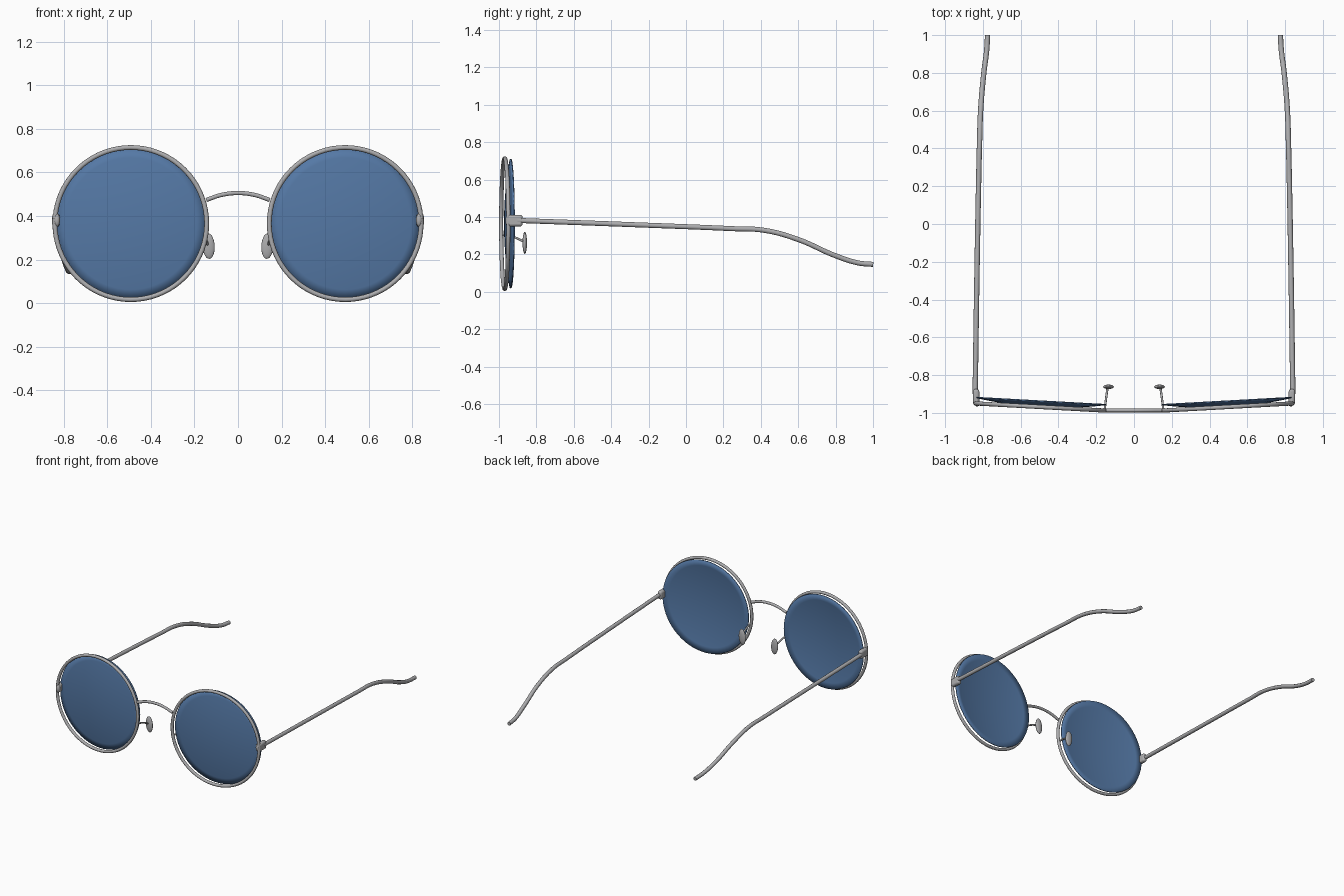
import bpy, math
from mathutils import Vector

cube = bpy.data.objects.get("Cube")
if cube:
    bpy.data.objects.remove(cube, do_unlink=True)


def material(name, rgb):
    m = bpy.data.materials.new(name)
    m.use_nodes = True
    m.diffuse_color = (*rgb, 1)
    m.node_tree.nodes["Principled BSDF"].inputs["Base Color"].default_value = (*rgb, 1)
    return m


metal = material("grey metal", (0.42, 0.42, 0.43))
tint = material("blue tinted glass", (0.09, 0.19, 0.38))


def finish(obj, name, mat):
    obj.name = name
    obj.data.materials.append(mat)
    bpy.ops.object.select_all(action="DESELECT")
    obj.select_set(True)
    bpy.context.view_layer.objects.active = obj
    bpy.ops.object.transform_apply(location=False)
    bpy.ops.object.shade_smooth_by_angle(angle=math.radians(40))
    return obj


def wire(name, points, radius):
    """Round wire swept smoothly through a few points."""
    curve = bpy.data.curves.new(name, "CURVE")
    curve.dimensions = "3D"
    curve.bevel_depth = radius
    curve.bevel_resolution = 3
    curve.use_fill_caps = True
    curve.resolution_u = 10
    spline = curve.splines.new("BEZIER")
    spline.bezier_points.add(len(points) - 1)
    for bp, p in zip(spline.bezier_points, points):
        bp.co = p
        bp.handle_left_type = bp.handle_right_type = "AUTO"
    obj = bpy.data.objects.new(name, curve)
    bpy.context.collection.objects.link(obj)
    bpy.ops.object.select_all(action="DESELECT")
    obj.select_set(True)
    bpy.context.view_layer.objects.active = obj
    bpy.ops.object.convert(target="MESH")
    return finish(bpy.context.object, name, metal)


def lens(name, centre, radius, sag, turn):
    """Shallow dome, bulging toward the front."""
    sphere_r = (radius ** 2 + sag ** 2) / (2 * sag)
    rings, sides = 8, 64
    verts, faces = [(0, -sag, 0)], []
    for i in range(1, rings + 1):
        r = radius * i / rings
        y = sphere_r - sag - math.sqrt(sphere_r ** 2 - r ** 2)
        for j in range(sides):
            a = math.tau * j / sides
            verts.append((r * math.cos(a), y, r * math.sin(a)))
    for j in range(sides):
        k = (j + 1) % sides
        faces.append((0, 1 + j, 1 + k))
        for i in range(rings - 1):
            a, b = 1 + i * sides, 1 + (i + 1) * sides
            faces.append((a + j, b + j, b + k, a + k))
    mesh = bpy.data.meshes.new(name)
    mesh.from_pydata(verts, [], faces)
    obj = bpy.data.objects.new(name, mesh)
    bpy.context.collection.objects.link(obj)
    obj.location, obj.rotation_euler = centre, (0, 0, turn)
    solid = obj.modifiers.new("thickness", "SOLIDIFY")
    solid.thickness = 0.006
    return finish(obj, name, tint)


for side, s in (("left", 1), ("right", -1)):
    turn = s * 0.055

    # Round rim, angled slightly back toward the temple
    bpy.ops.mesh.primitive_torus_add(
        major_segments=72, minor_segments=12, major_radius=0.349, minor_radius=0.011,
        location=(s * 0.492, -0.969, 0.365), rotation=(math.pi / 2, 0, turn))
    finish(bpy.context.object, side + "_rim", metal)

    # Domed lens seated behind the rim
    lens(side + "_lens", (s * 0.492, -0.94, 0.365), 0.346, 0.03, turn)

    # Rounded hinge block
    bpy.ops.mesh.primitive_cube_add(size=1, location=(s * 0.836, -0.914, 0.381))
    hinge = bpy.context.object
    hinge.scale = (0.034, 0.08, 0.062)
    finish(hinge, side + "_hinge", metal)
    bevel = hinge.modifiers.new("rounding", "BEVEL")
    bevel.width, bevel.segments = 0.013, 3

    # Rivet in front of the rim
    bpy.ops.mesh.primitive_uv_sphere_add(
        segments=16, ring_count=10, radius=1, location=(s * 0.831, -0.952, 0.381))
    rivet = bpy.context.object
    rivet.scale = (0.014, 0.014, 0.03)
    finish(rivet, side + "_rivet", metal)

    # Temple arm with drooping, inward curving tip
    path = [(0.841, -0.9, 0.382), (0.832, -0.3, 0.36), (0.822, 0.25, 0.338),
            (0.818, 0.42, 0.329), (0.812, 0.6, 0.28), (0.795, 0.8, 0.193),
            (0.78, 0.92, 0.155), (0.775, 1.0, 0.147)]
    wire(side + "_temple", [(s * x, y, z) for x, y, z in path], 0.014)

    # Nose pad and its thin arm
    stem = [(0.155, -0.98, 0.305), (0.148, -0.925, 0.295), (0.14, -0.866, 0.268)]
    wire(side + "_pad_arm", [(s * x, y, z) for x, y, z in stem], 0.006)
    bpy.ops.mesh.primitive_uv_sphere_add(
        segments=24, ring_count=14, radius=1, location=(s * 0.135, -0.862, 0.262),
        rotation=(0, s * 0.06, 0))
    pad = bpy.context.object
    pad.scale = (0.028, 0.012, 0.059)
    finish(pad, side + "_nose_pad", metal)

# Arched bridge
wire("bridge", [(x, -0.987, 0.505 - 0.03 * (x / 0.142) ** 2)
                for x in (-0.146, -0.075, 0, 0.075, 0.146)], 0.01)
